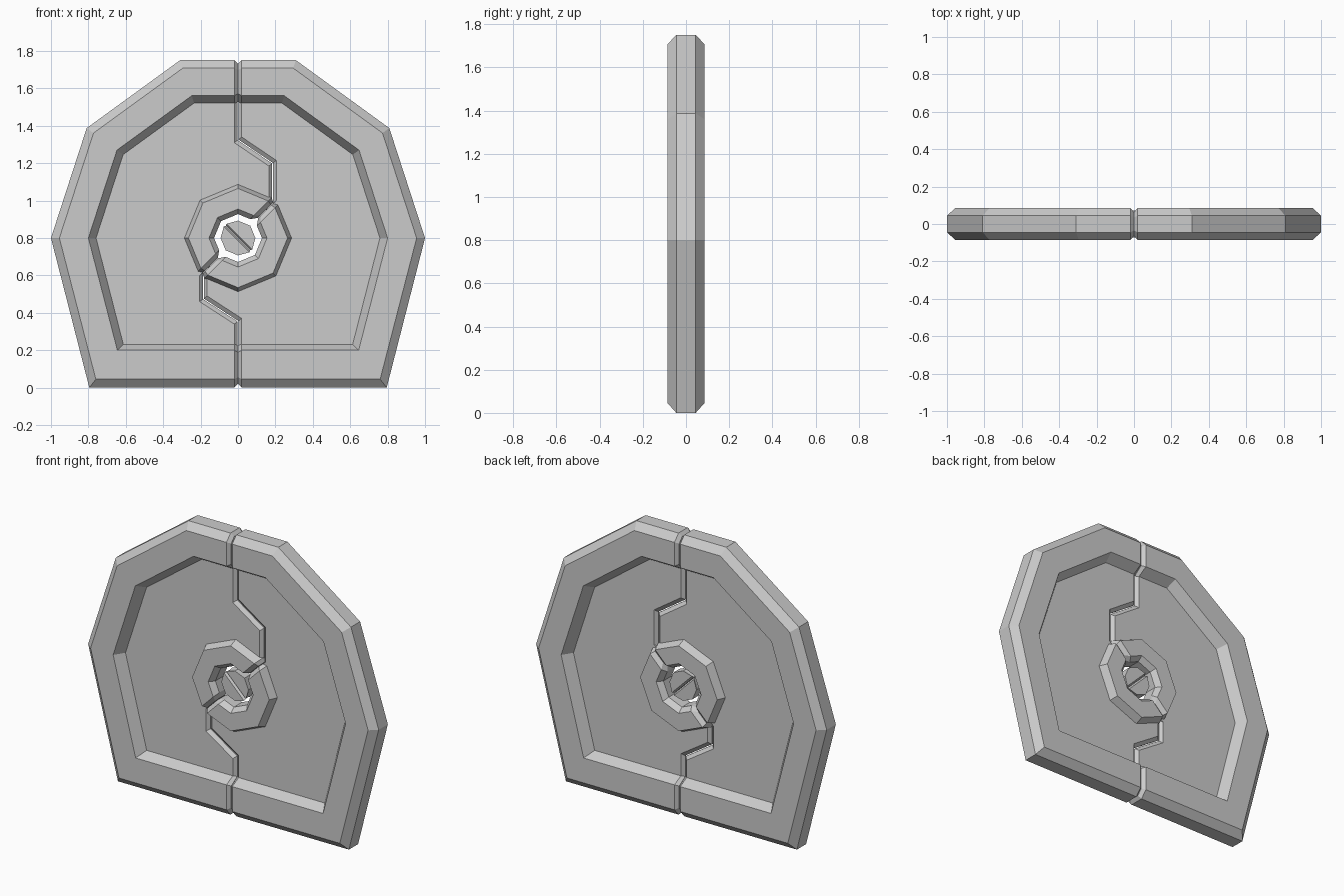
import bpy, bmesh
from math import sin, cos, tan, radians, pi

if "Cube" in bpy.data.objects:
    bpy.data.objects.remove(bpy.data.objects["Cube"])

CZ = 0.8      # height of the hub centre
PANEL = 0.022  # half thickness of the recessed panel


def make(name, verts, faces):
    bm = bmesh.new()
    vs = [bm.verts.new(v) for v in verts]
    for f in faces:
        bm.faces.new([vs[i] for i in f])
    bmesh.ops.recalc_face_normals(bm, faces=bm.faces)
    me = bpy.data.meshes.new(name)
    bm.to_mesh(me)
    bm.free()
    ob = bpy.data.objects.new(name, me)
    bpy.context.collection.objects.link(ob)
    return ob


def loft(name, sections):
    """Skin a row of closed sections and cap both ends."""
    n, m = len(sections[0]), len(sections)
    verts = [p for s in sections for p in s]
    faces = [(a * n + j, a * n + (j + 1) % n, (a + 1) * n + (j + 1) % n, (a + 1) * n + j)
             for a in range(m - 1) for j in range(n)]
    faces += [tuple(range(n)), tuple(range((m - 1) * n, m * n))]
    return make(name, verts, faces)


def both_sides(profile):
    """Profile rows end with y: add the back half in reverse order."""
    return [p[:-1] + (-p[-1],) for p in profile] + list(reversed(profile))


# Outer frame: rows are (radius, bottom corner x, bottom z, y)
FRAME = both_sides([(1.0, .795, .0, .045), (.955, .76, .045, .085),
                    (.80, .645, .20, .085), (.755, .61, .235, PANEL - .006)])
FRAME_END = both_sides([(.98, .78, .02, .035), (.945, .75, .055, .065),
                        (.81, .65, .19, .065), (.765, .62, .225, PANEL - .012)])


def corner(i, r, xb, zb):
    a = radians((72, 36, 0)[i]) if i < 3 else 0
    return (r * cos(a), CZ + r * sin(a)) if i < 3 else (xb, zb)


def frame_half(name, s):
    top = lambda prof, x: [(s * x, y, CZ + r * sin(radians(72))) for r, xb, zb, y in prof]
    bot = lambda prof, x: [(s * x, y, zb) for r, xb, zb, y in prof]
    secs = [top(FRAME_END, .001), top(FRAME, .02)]
    for i in range(4):
        sec = []
        for r, xb, zb, y in FRAME:
            x, z = corner(i, r, xb, zb)
            sec.append((s * x, y, z))
        secs.append(sec)
    secs += [bot(FRAME, .02), bot(FRAME_END, .001)]
    loft(name, secs)


# Octagonal hub ring: rows are (radius, y)
HUB = both_sides([(.29, PANEL - .008), (.265, .072), (.155, .072), (.128, .04)])
HUB_END = both_sides([(.268, PANEL - .014), (.25, .05), (.172, .05), (.152, .03)])


def hub_half(name, s):
    def at(prof, deg, t=0.0):
        # t slides the section along its octagon side, away from the split
        a, out = radians(deg), []
        for r, y in prof:
            u = r - abs(t) * tan(pi / 8)
            x, z = u * cos(a) - t * sin(a), u * sin(a) + t * cos(a)
            out.append((s * x, y, CZ + s * z))
        return out
    loft(name, [at(HUB_END, 45, -.001), at(HUB, 45, -.025), at(HUB, 0), at(HUB, -45),
                at(HUB, -90), at(HUB, -135, .025), at(HUB_END, -135, .001)])


def layers(name, outlines):
    """Slab skinned through flat outlines given as (points, y)."""
    loft(name, [[(x, y, z) for x, z in pts] for pts, y in outlines])


# Stepped seam between the two panels
LOWER = [(0, .21), (0, .355), (-.185, .475), (-.185, .615)]
UPPER = [(.185, .985), (.185, 1.20), (0, 1.325), (0, 1.53)]


def panel_half(name, s):
    def outline(d):
        shift = lambda pts: [(x + s * d, z + s * d * .75 * (0 < i < 3 or z in (.615, .985)))
                             for i, (x, z) in enumerate(pts)]
        rim = [corner(i, .77, .622, .21) for i in range(4)]
        rim = [(s * x, z) for x, z in rim]
        arc = [(.21 * cos(radians(-135 + s * k * 45)), CZ + .21 * sin(radians(-135 + s * k * 45)))
               for k in range(5)]
        return rim + shift(LOWER) + arc + shift(UPPER)
    layers(name, [(outline(.02), -PANEL), (outline(.002), -.004),
                  (outline(.002), .004), (outline(.02), PANEL)])


# Small slotted disc floating in the middle of the hub
def core_half(name, s):
    def outline(d):
        pts = []
        for k in range(5):
            a = radians(-45 + 45 * k)
            x, z = .093 * cos(a), .093 * sin(a)
            if k in (0, 4):   # pull the split corners away from the slot
                e = radians(22.5 if k == 0 else 67.5)
                x, z = x + d * cos(e), z + d * sin(e)
            pts.append((s * x, CZ + s * z))
        return pts
    layers(name, [(outline(.011), -.03), (outline(.001), -.016),
                  (outline(.001), .016), (outline(.011), .03)])


for side, s in (("right", 1), ("left", -1)):
    frame_half("door_frame_" + side, s)
    panel_half("door_panel_" + side, s)
    hub_half("hub_ring_" + side, s)
    core_half("hub_core_" + side, s)
